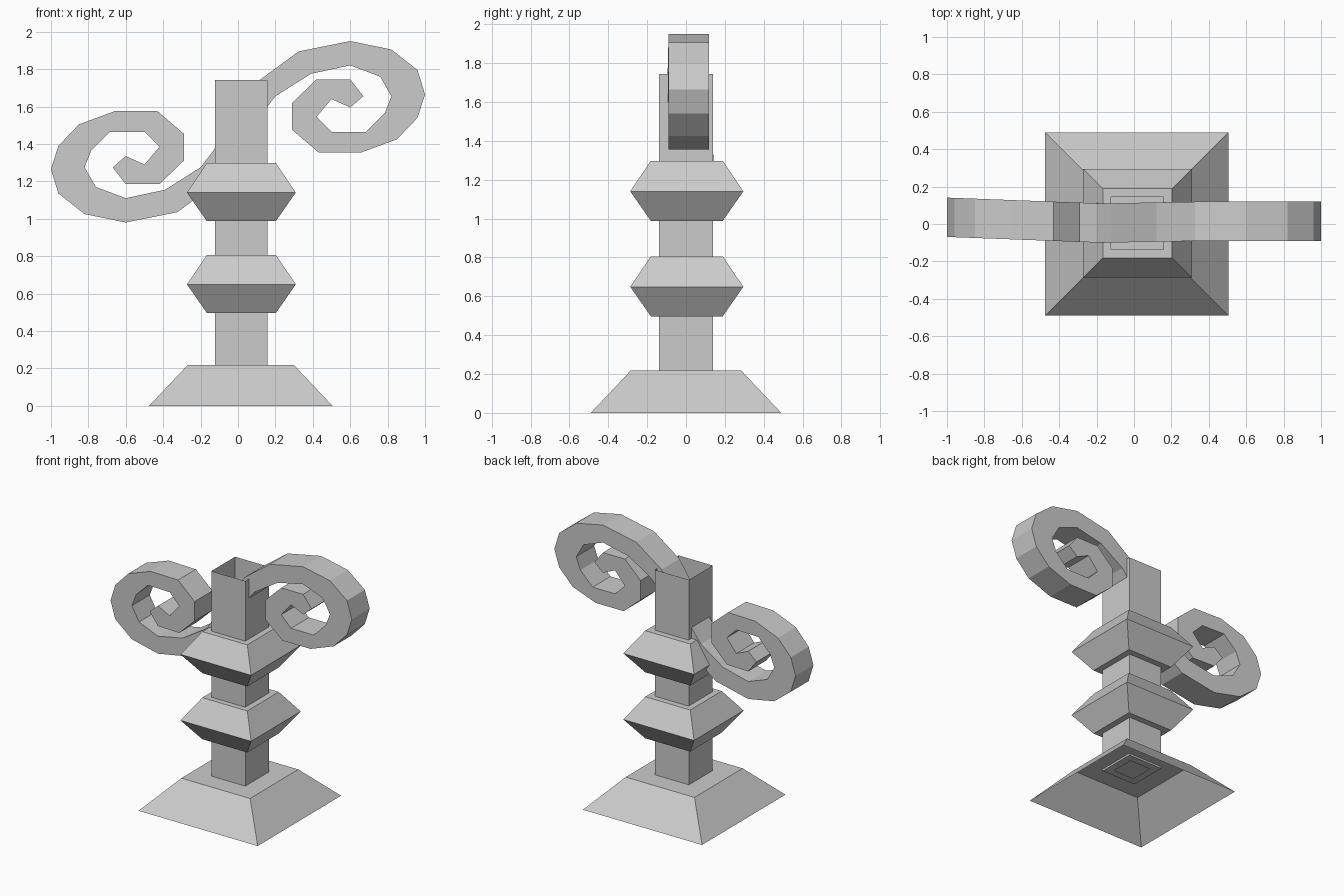
import bpy, bmesh

if "Cube" in bpy.data.objects:
    bpy.data.objects.remove(bpy.data.objects["Cube"])


def finish(name, bm):
    bmesh.ops.recalc_face_normals(bm, faces=bm.faces)
    mesh = bpy.data.meshes.new(name)
    bm.to_mesh(mesh)
    bm.free()
    obj = bpy.data.objects.new(name, mesh)
    bpy.context.collection.objects.link(obj)
    return obj


def square_loft(name, rings, cap_top=False, cx=0.018, cy=0.0):
    """Stack of square sections given as (half width, z)."""
    bm = bmesh.new()
    loops = [[bm.verts.new((cx + sx * h, cy + sy * h, z))
              for sx, sy in ((-1, -1), (1, -1), (1, 1), (-1, 1))] for h, z in rings]
    for a, b in zip(loops, loops[1:]):
        for i in range(4):
            j = (i + 1) % 4
            bm.faces.new((a[i], a[j], b[j], b[i]))
    if cap_top:
        bm.faces.new(loops[-1])
    return finish(name, bm)


# Sloped foot, hollow underneath
square_loft("base", [(0.49, 0), (0.283, 0.219)], cap_top=True, cx=0.015)

# Open-topped square post with a rim at its lower end
square_loft("post", [(0.085, 0.205), (0.14, 0.205), (0.14, 1.743)])

# Two bevelled collars
for name, z in (("lower_collar", 0.497), ("upper_collar", 0.988)):
    square_loft(name, [(0.14, z), (0.185, z), (0.291, z + 0.152),
                       (0.185, z + 0.309), (0.14, z + 0.309)], cy=0.004)

# S-shaped double scroll: one half outlined, the other turned by 180 degrees
outer = [(-.67, -.19), (-.60, -.28), (-.42, -.28), (-.29, -.155), (-.29, -.01),
         (-.43, .11), (-.66, .11), (-.85, .04), (-.96, -.075), (-1, -.20),
         (-.96, -.33), (-.82, -.44), (-.60, -.485), (-.325, -.43), (-.12, -.28)]
inner = [(-.60, -.13), (-.50, -.175), (-.42, -.08), (-.50, 0), (-.685, 0),
         (-.785, -.10), (-.82, -.19), (-.76, -.295), (-.60, -.355),
         (-.39, -.31), (-.20, -.19), (-.12, -.085)]
half = outer + [(-x, -z) for x, z in reversed(inner)]
outline = half + [(-x, -z) for x, z in half]


def drift(x):
    # The left arm swings slightly backwards
    return 0.036 - 0.039 * (x + 1) / 0.83 * 0.8 if x < -0.17 else min(0.014, 0.008 + 0.02 * x)


bm = bmesh.new()
front = [bm.verts.new((x, drift(x) - 0.105, z + 1.465)) for x, z in outline]
back = [bm.verts.new((x, drift(x) + 0.105, z + 1.465)) for x, z in outline]
for i in range(len(outline)):
    j = (i + 1) % len(outline)
    bm.faces.new((front[i], front[j], back[j], back[i]))
caps = [bm.faces.new(front), bm.faces.new(back)]
bmesh.ops.recalc_face_normals(bm, faces=bm.faces)
bmesh.ops.triangulate(bm, faces=caps)
finish("scroll", bm)
